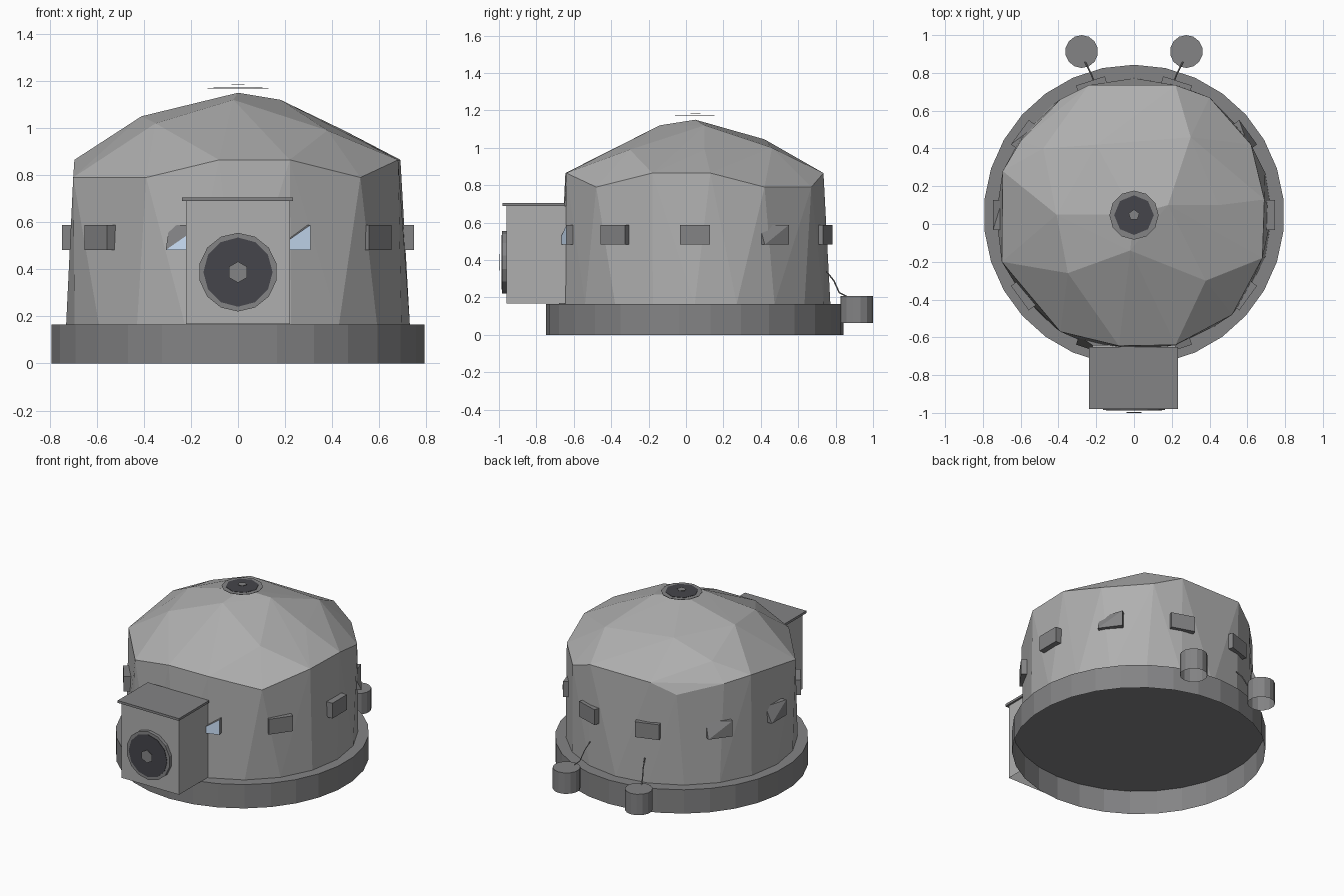
import bpy, bmesh, math
from mathutils import Vector, Matrix

if "Cube" in bpy.data.objects:
    bpy.data.objects.remove(bpy.data.objects["Cube"])

CY = 0.047  # centre of the round building


def material(name, rgb):
    m = bpy.data.materials.new(name)
    m.diffuse_color = (*rgb, 1)
    m.use_nodes = True
    m.node_tree.nodes["Principled BSDF"].inputs["Base Color"].default_value = m.diffuse_color
    return m


WALL = material("pale_wall", (0.43, 0.43, 0.43))
GREY = material("mid_grey", (0.23, 0.23, 0.235))
DARK = material("dark_vent", (0.06, 0.06, 0.07))
GLASS = material("window_glass", (0.6, 0.75, 0.95))


def finish(name, bm, mat=GREY, open_bottom=False):
    bmesh.ops.recalc_face_normals(bm, faces=bm.faces)
    if open_bottom:
        bmesh.ops.delete(bm, geom=[f for f in bm.faces if f.normal.z < -0.9],
                         context='FACES_ONLY')
    me = bpy.data.meshes.new(name)
    bm.to_mesh(me)
    bm.free()
    ob = bpy.data.objects.new(name, me)
    bpy.context.collection.objects.link(ob)
    me.materials.append(mat)
    return ob


def hull(name, points, mat=GREY, open_bottom=False):
    bm = bmesh.new()
    for p in points:
        bm.verts.new(p)
    bmesh.ops.convex_hull(bm, input=bm.verts)
    bmesh.ops.delete(bm, geom=[v for v in bm.verts if not v.link_faces], context='VERTS')
    return finish(name, bm, mat, open_bottom)


def box(name, lo, hi, mat=GREY, open_bottom=False):
    lo, hi = Vector(lo), Vector(hi)
    bm = bmesh.new()
    bmesh.ops.create_cube(bm, size=1, matrix=Matrix.Translation((lo + hi) / 2)
                          @ Matrix.Diagonal((*(hi - lo), 1)))
    return finish(name, bm, mat, open_bottom)


def cylinder(name, centre, r, depth, n, front=False, mat=GREY, open_bottom=False):
    bm = bmesh.new()
    rot = Matrix.Rotation(math.pi / 2, 4, 'X') if front else Matrix()
    bmesh.ops.create_cone(bm, cap_ends=True, segments=n, radius1=r, radius2=r,
                          depth=depth, matrix=Matrix.Translation(centre) @ rot)
    return finish(name, bm, mat, open_bottom)


# Round plinth, hollow underneath
cylinder("plinth", (0, CY, 0.0825), 0.796, 0.165, 30, open_bottom=True)

# Faceted drum and dome: foot ring, uneven eaves, roof points
foot = [(0.73 * math.cos(i * math.tau / 20), CY + 0.725 * math.sin(i * math.tau / 20), 0.165)
        for i in range(20)]
eaves = [(-0.08, -0.645, 0.865), (0.22, -0.64, 0.865), (0.52, -0.48, 0.79),
         (0.68, -0.18, 0.865), (0.69, 0.13, 0.865), (0.62, 0.42, 0.79),
         (0.4, 0.67, 0.79), (0.22, 0.735, 0.865), (-0.24, 0.735, 0.865),
         (-0.39, 0.66, 0.79), (-0.6, 0.44, 0.84), (-0.695, 0.28, 0.865),
         (-0.7, -0.2, 0.79), (-0.39, -0.57, 0.79)]
roof = [(0, 0.05, 1.15), (-0.02, -0.14, 1.12), (0.18, 0.1, 1.12), (-0.41, 0.05, 1.05),
        (-0.2, 0.42, 1.045), (-0.35, -0.26, 1.02), (0.38, -0.3, 0.99),
        (0.3, 0.46, 1.0), (-0.48, 0.4, 0.95), (0.45, 0.1, 0.99)]
hull("domed_body", foot + eaves + roof, WALL, open_bottom=True)

# Flat vent discs on the roof and a round fan on the annex front
cylinder("roof_vent_rim", (0, CY, 1.170), 0.13, 0.002, 12)
cylinder("roof_vent_grille", (0, CY, 1.173), 0.105, 0.002, 8, mat=DARK)
cylinder("roof_vent_hub", (0, CY, 1.184), 0.03, 0.002, 5)
cylinder("fan_rim", (0, -0.971, 0.388), 0.167, 0.026, 14, True)
cylinder("fan_grille", (0, -0.986, 0.388), 0.147, 0.003, 12, True, DARK)
cylinder("fan_hub", (0, -0.998, 0.388), 0.045, 0.003, 6, True)

# Box annex with a thin overhanging cover
box("annex", (-0.22, -0.96, 0.167), (0.22, -0.64, 0.69), WALL, open_bottom=True)
box("annex_cover", (-0.237, -0.98, 0.69), (0.233, -0.65, 0.706))

# Ten window blocks around the drum; some are chipped to wedges
chipped = {1: [(-1, 1, 1)], 4: [(-1, 1, 1)], 5: [(-1, 1, 1)],
           7: [(-1, 1, 1)], 8: [(-1, 1, 1), (-1, -1, 1)]}
for i in range(10):
    a = i * math.tau / 10
    out, side = Vector((math.cos(a), math.sin(a), 0)), Vector((-math.sin(a), math.cos(a), 0))
    corners = [(s, r, z) for s in (-1, 1) for r in (-1, 1) for z in (-1, 1)
               if (s, r, z) not in chipped.get(i, [])]
    pts = [Vector((0, CY, 0.535)) + out * (0.722 + 0.025 * r) + side * 0.08 * s
           + Vector((0, 0, 0.053 * z)) for s, r, z in corners]
    win = hull(f"window_{i + 1}", pts)
    if i in (7, 8):
        win.data.materials.append(GLASS)
        for f in win.data.polygons:
            if f.normal.dot(out) > 0.9:
                f.material_index = 1

# Rear tanks with thin feed pipes
for name, s in (("left", -1), ("right", 1)):
    x = 0.277 * s
    cylinder(f"{name}_tank", (x, 0.913, 0.135), 0.087, 0.145, 14, open_bottom=True)
    cu = bpy.data.curves.new(f"{name}_pipe", 'CURVE')
    cu.dimensions = '3D'
    cu.bevel_depth = 0.004
    cu.bevel_resolution = 0
    cu.materials.append(GREY)
    sp = cu.splines.new('POLY')
    path = [(0.21 * s, 0.75, 0.34), (0.225 * s, 0.79, 0.29),
            (0.24 * s, 0.82, 0.225), (0.265 * s, 0.87, 0.2)]
    sp.points.add(len(path) - 1)
    for p, c in zip(sp.points, path):
        p.co = (*c, 1)
    bpy.context.collection.objects.link(bpy.data.objects.new(f"{name}_pipe", cu))
